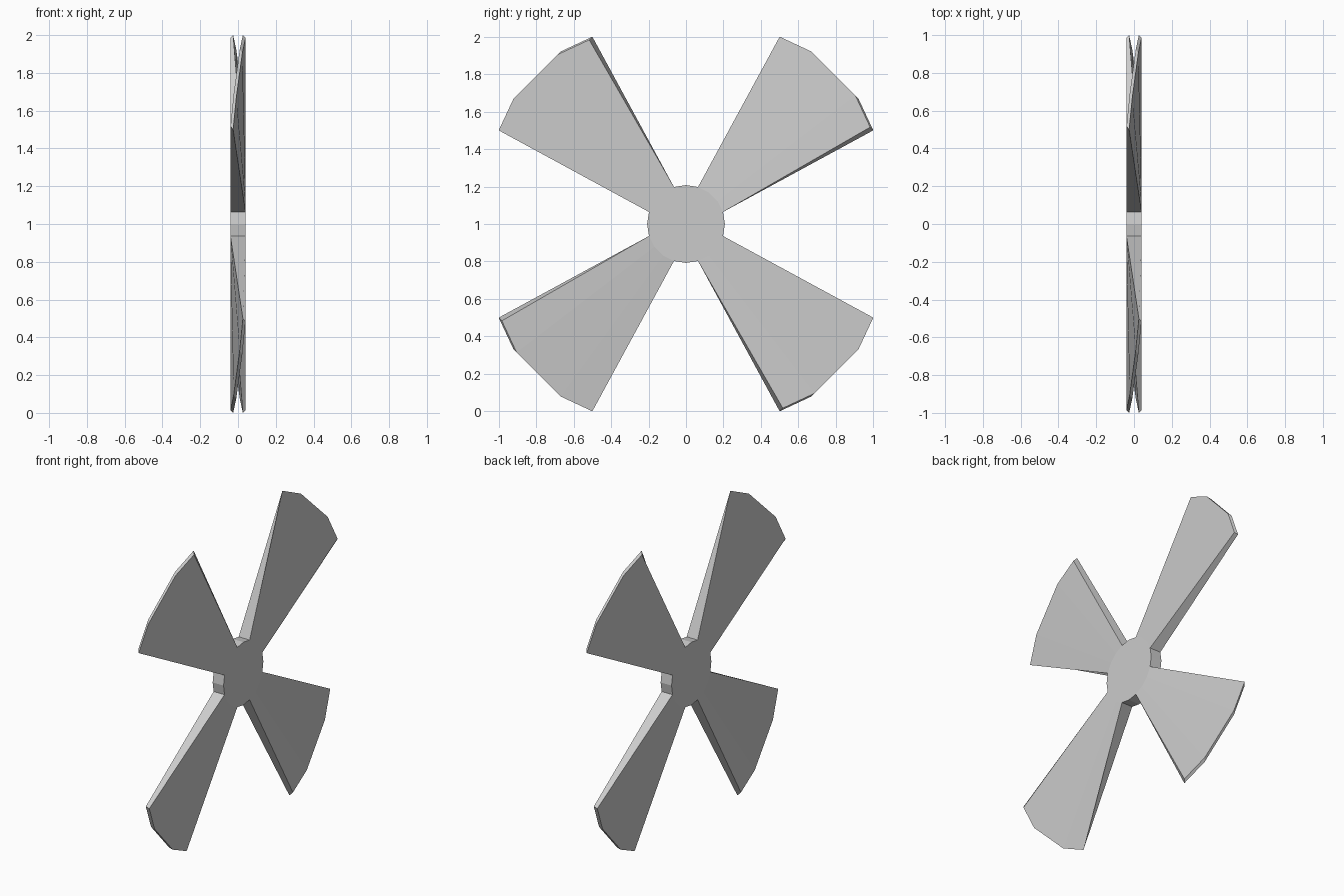
import bpy, bmesh, math
from mathutils import Vector

if "Cube" in bpy.data.objects:
    bpy.data.objects.remove(bpy.data.objects["Cube"])

HALF = 0.04      # half thickness of the hub
RADIUS = 0.208   # hub radius
SIDES = 20

grey = bpy.data.materials.new("light grey")
grey.diffuse_color = (0.6, 0.6, 0.6, 1)
grey.use_nodes = True
grey.node_tree.nodes["Principled BSDF"].inputs["Base Color"].default_value = grey.diffuse_color


def make_object(name, bm):
    bmesh.ops.recalc_face_normals(bm, faces=bm.faces[:])
    mesh = bpy.data.meshes.new(name)
    bm.to_mesh(mesh)
    bm.free()
    mesh.materials.append(grey)
    ob = bpy.data.objects.new(name, mesh)
    ob.location.z = 1
    bpy.context.collection.objects.link(ob)


def rim(x, step):
    a = math.tau * step / SIDES
    return Vector((x, RADIUS * math.cos(a), RADIUS * math.sin(a)))


# Hub disc: open behind the blades, three rim sides per blade
bm = bmesh.new()
front = [bm.verts.new(rim(HALF, i)) for i in range(SIDES)]
back = [bm.verts.new(rim(-HALF, i)) for i in range(SIDES)]
bm.faces.new(front)
bm.faces.new(back)
for i in range(SIDES):
    if i % 5 in (0, 4):
        j = (i + 1) % SIDES
        bm.faces.new((front[i], front[j], back[j], back[i]))
make_object("hub", bm)

# Tip outline as (radial, tangential) points, from one edge to the other
TIP = [(1.062, -0.342), (1.126, -0.166), (1.126, 0.166), (1.062, 0.342)]


def blade(name, quarter):
    """Tapered, twisted blade grown from three rim sides of the hub."""
    bm = bmesh.new()
    a = math.radians(45 + 90 * quarter)
    out = Vector((0, math.cos(a), math.sin(a)))
    side = Vector((0, -math.sin(a), math.cos(a)))
    loops = []
    for s in (1, -1):
        root = [bm.verts.new(rim(s * HALF, quarter * 5 + k)) for k in range(1, 5)]
        tip = [bm.verts.new(out * r + side * (t + s * 0.012)
                            + Vector((-t * 0.096 + s * 0.007, 0, 0)))
               for r, t in TIP]
        loops.append((root, tip))
    (r1, t1), (r2, t2) = loops
    for k in range(3):
        bm.faces.new((r1[k], r1[k + 1], t1[k + 1], t1[k]))   # broad faces
        bm.faces.new((r2[k], r2[k + 1], t2[k + 1], t2[k]))
        bm.faces.new((t1[k], t1[k + 1], t2[k + 1], t2[k]))   # tip
    for k in (0, 3):                                         # long edges
        bm.faces.new((r1[k], t1[k], t2[k], r2[k]))
    make_object(name, bm)


for q in range(4):
    blade(f"blade_{q + 1}", q)
